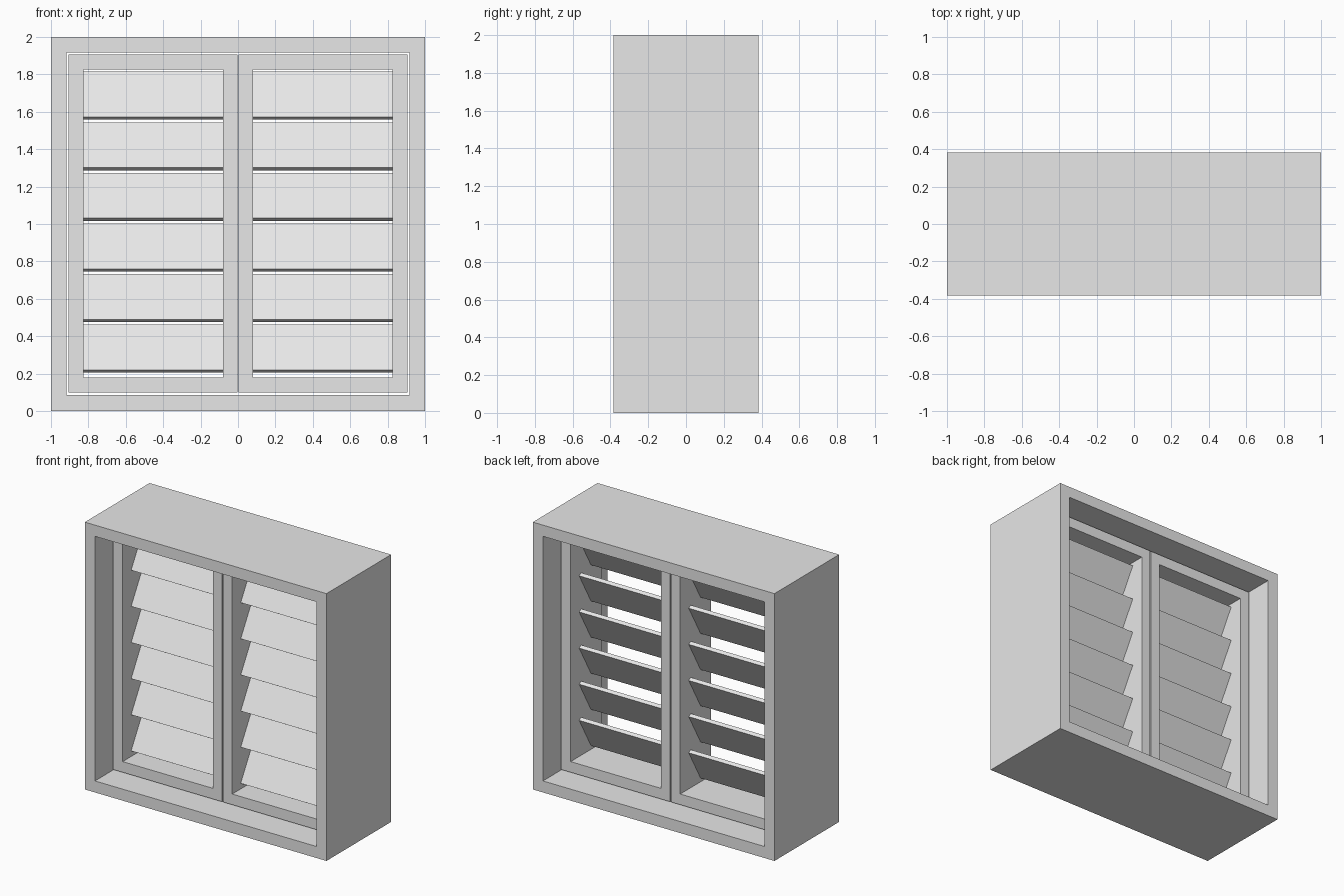
import bpy
import bmesh
import math
from mathutils import Matrix, Vector

cube = bpy.data.objects.get("Cube")
if cube:
    bpy.data.objects.remove(cube, do_unlink=True)

# Single flat paint colour
GREY = (0.8, 0.8, 0.8, 1.0)
paint = bpy.data.materials.new("light_grey_paint")
paint.use_nodes = True
paint.diffuse_color = GREY
bsdf = next(n for n in paint.node_tree.nodes if n.type == 'BSDF_PRINCIPLED')
bsdf.inputs["Base Color"].default_value = GREY
bsdf.inputs["Roughness"].default_value = 0.6


def add_object(name, bm):
    bmesh.ops.recalc_face_normals(bm, faces=bm.faces)
    mesh = bpy.data.meshes.new(name)
    bm.to_mesh(mesh)
    bm.free()
    mesh.materials.append(paint)
    obj = bpy.data.objects.new(name, mesh)
    bpy.context.collection.objects.link(obj)
    return obj


def add_frame(name, outer, inner, depth):
    """Rectangular ring; outer and inner are (x0, x1, z0, z1)."""
    bm = bmesh.new()

    def loop(rect):
        x0, x1, z0, z1 = rect
        corners = ((x0, z0), (x1, z0), (x1, z1), (x0, z1))
        return [bm.verts.new((x, -depth / 2, z)) for x, z in corners]

    a, b = loop(outer), loop(inner)
    ring = [bm.faces.new((a[i], a[i - 3], b[i - 3], b[i])) for i in range(4)]
    new = bmesh.ops.extrude_face_region(bm, geom=ring, use_keep_orig=True)
    moved = [v for v in new["geom"] if isinstance(v, bmesh.types.BMVert)]
    bmesh.ops.translate(bm, verts=moved, vec=(0, depth, 0))
    return add_object(name, bm)


def add_slat(name, centre, size, tilt):
    """Flat board leaning back from its low front edge."""
    bm = bmesh.new()
    bmesh.ops.create_cube(bm, size=1)
    bmesh.ops.scale(bm, vec=size, verts=bm.verts)
    obj = add_object(name, bm)
    obj.matrix_world = Matrix.Translation(Vector(centre)) @ Matrix.Rotation(-tilt, 4, 'X')
    return obj


# Deep outer casing
add_frame("outer_casing", (-1, 1, 0, 2), (-0.916, 0.916, 0.086, 1.916), 0.765)

# Two shutter panels, each with six tilted slats
SLATS = 6
LOWEST, PITCH = 0.334, 0.2704
for side, sign in (("left", 1), ("right", -1)):
    outer_x = sorted((sign * 0.004, sign * 0.905))
    inner_x = sorted((sign * 0.08, sign * 0.827))
    add_frame(side + "_shutter_frame", (*outer_x, 0.098, 1.905),
              (*inner_x, 0.178, 1.826), 0.365)
    for i in range(SLATS):
        add_slat(f"{side}_slat_{i + 1}", (sum(inner_x) / 2, 0, LOWEST + i * PITCH),
                 (inner_x[1] - inner_x[0], 0.028, 0.28), math.radians(30))
